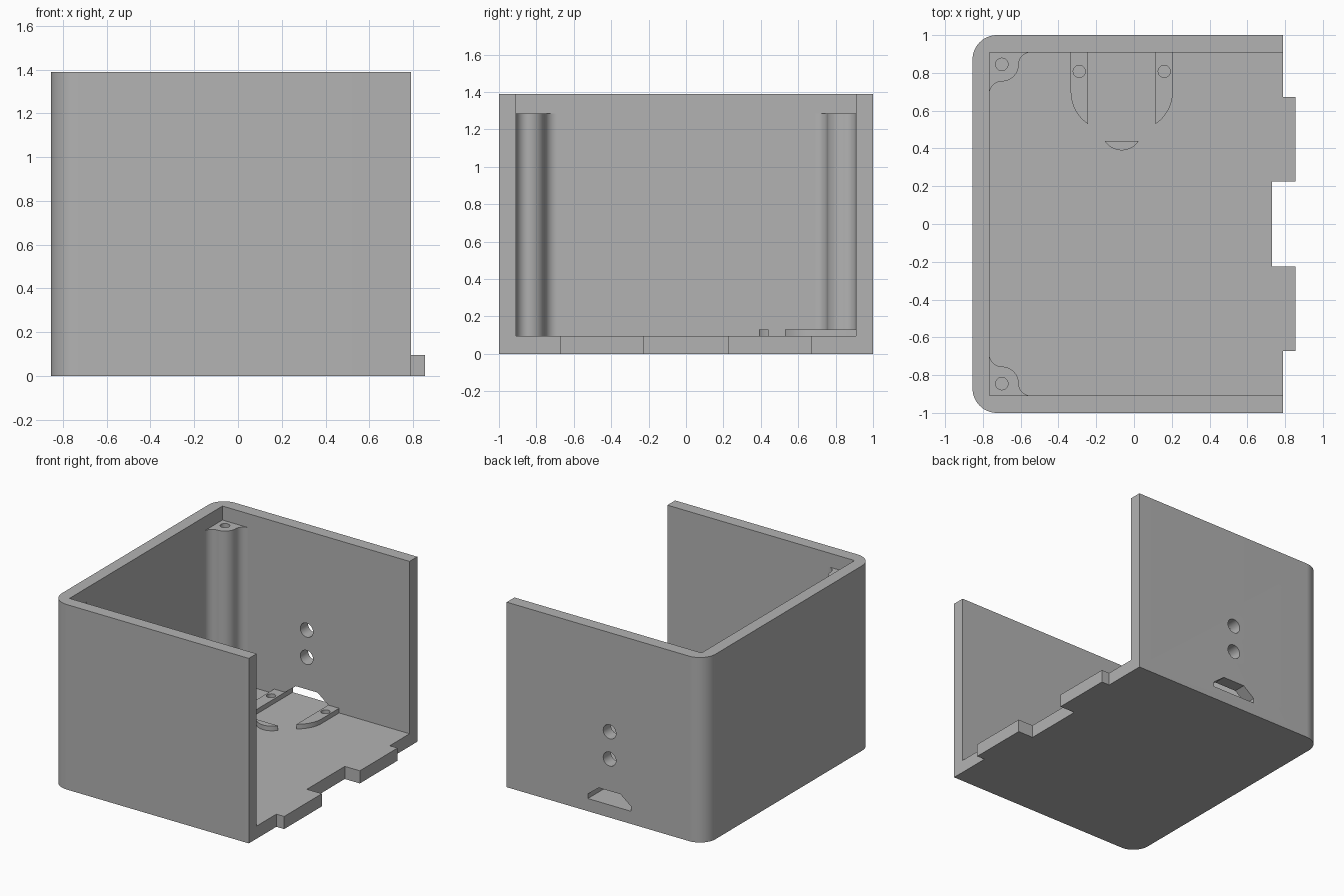
import bpy, bmesh
from math import radians, cos, sin

old = bpy.data.objects.get("Cube")
if old:
    bpy.data.objects.remove(old, do_unlink=True)

grey = bpy.data.materials.new("plain grey")
grey.use_nodes = True
colour = (0.45, 0.45, 0.45, 1)
grey.diffuse_color = colour
grey.node_tree.nodes["Principled BSDF"].inputs["Base Color"].default_value = colour


def arc(cx, cy, r, start, end, n=20):
    angles = [radians(start + (end - start) * i / n) for i in range(n + 1)]
    return [(cx + r * cos(a), cy + r * sin(a)) for a in angles]


def circle(cx, cy, r):
    return arc(cx, cy, r, 0, 360, 32)[:-1]


def rect(x0, x1, y0, y1):
    return [(x0, y0), (x1, y0), (x1, y1), (x0, y1)]


def prism(name, outline, low, high, along_y=False):
    """Extrude an outline along z, or an x-z outline along y."""
    place = (lambda u, v, w: (u, w, v)) if along_y else (lambda u, v, w: (u, v, w))
    bm = bmesh.new()
    base = [bm.verts.new(place(u, v, low)) for u, v in outline]
    cap = [bm.verts.new(place(u, v, high)) for u, v in outline]
    bm.faces.new(base)
    bm.faces.new(cap)
    for i in range(len(base)):
        j = (i + 1) % len(base)
        bm.faces.new((base[i], base[j], cap[j], cap[i]))
    bmesh.ops.recalc_face_normals(bm, faces=bm.faces)
    mesh = bpy.data.meshes.new(name)
    bm.to_mesh(mesh)
    bm.free()
    mesh.materials.append(grey)
    obj = bpy.data.objects.new(name, mesh)
    bpy.context.collection.objects.link(obj)
    return obj


def activate(obj):
    bpy.ops.object.select_all(action="DESELECT")
    obj.select_set(True)
    bpy.context.view_layer.objects.active = obj


def cut(obj, cutter):
    cutter.hide_render = True
    activate(obj)
    mod = obj.modifiers.new("cut", "BOOLEAN")
    mod.operation = "DIFFERENCE"
    mod.solver = "EXACT"
    mod.object = cutter
    bpy.ops.object.modifier_apply(modifier=mod.name)
    bpy.data.objects.remove(cutter, do_unlink=True)


def smooth(obj):
    activate(obj)
    bpy.ops.object.shade_smooth_by_angle(angle=radians(30))


LEFT, END, TAB = -0.855, 0.79, 0.855
HEIGHT, FLOOR = 1.39, 0.095
INNER_X, INNER_Y = -0.765, 0.908
MID = -0.065          # centre line of the connector
R = 0.13              # outer corner radius

# Open box: rounded block, hollowed, with the end trimmed to leave two floor tabs
outline = ([(TAB, -1), (TAB, 1)] + arc(LEFT + R, 1 - R, R, 90, 180)
           + arc(LEFT + R, R - 1, R, 180, 270))
box = prism("open_box", outline, 0, HEIGHT)
cut(box, prism("cavity", rect(INNER_X, 1, -INNER_Y, INNER_Y), FLOOR, 2))
cut(box, prism("back_trim", rect(END, 1, 0.673, 2), -1, 2))
cut(box, prism("front_trim", rect(END, 1, -2, -0.673), -1, 2))
cut(box, prism("notch", rect(0.73, 1, -0.225, 0.225), -1, 2))

# Back wall openings: two round holes above a tapered connector slot
for z in (0.44, 0.645):
    cut(box, prism("wall_hole", circle(MID, z, 0.053), 0.85, 1.1, True))
slot = [(MID - 0.18, FLOOR), (MID + 0.18, FLOOR), (MID + 0.18, 0.13),
        (MID + 0.09, 0.2), (MID - 0.09, 0.2), (MID - 0.18, 0.13)]
cut(box, prism("slot", slot, 0.9, 1.1, True))
smooth(box)

# Corner screw posts, filleted into the walls
post = ([(INNER_X - 0.01, 0.918), (INNER_X - 0.01, 0.69)]
        + arc(-0.70, 0.69, 0.065, 180, 90)
        + arc(-0.70, 0.845, 0.09, -90, 0)[1:]
        + arc(-0.547, 0.845, 0.063, 180, 90)[1:] + [(-0.547, 0.918)])
for side, name in ((1, "back_post"), (-1, "front_post")):
    obj = prism(name, [(x, side * y) for x, y in post], 0.09, 1.285)
    cut(obj, prism("post_hole", circle(-0.70, side * 0.845, 0.033), 0, 2))
    smooth(obj)

# Board supports on either side of the slot, each with a screw hole
support = ([(-0.18, 0.918), (-0.27, 0.918)]
           + [p for p in arc(-0.0645, 0.70, 0.2055, 180, 236)])
for side, name in ((1, "right_support"), (-1, "left_support")):
    obj = prism(name, [(MID + side * x, y) for x, y in support], 0.09, 0.13)
    cut(obj, prism("support_hole", circle(MID - side * 0.225, 0.808, 0.032), 0, 1))
    smooth(obj)

# Small curved stop in front of the board
smooth(prism("board_stop", arc(MID, 0.496, 0.106, 212, 328), 0.09, 0.13))
